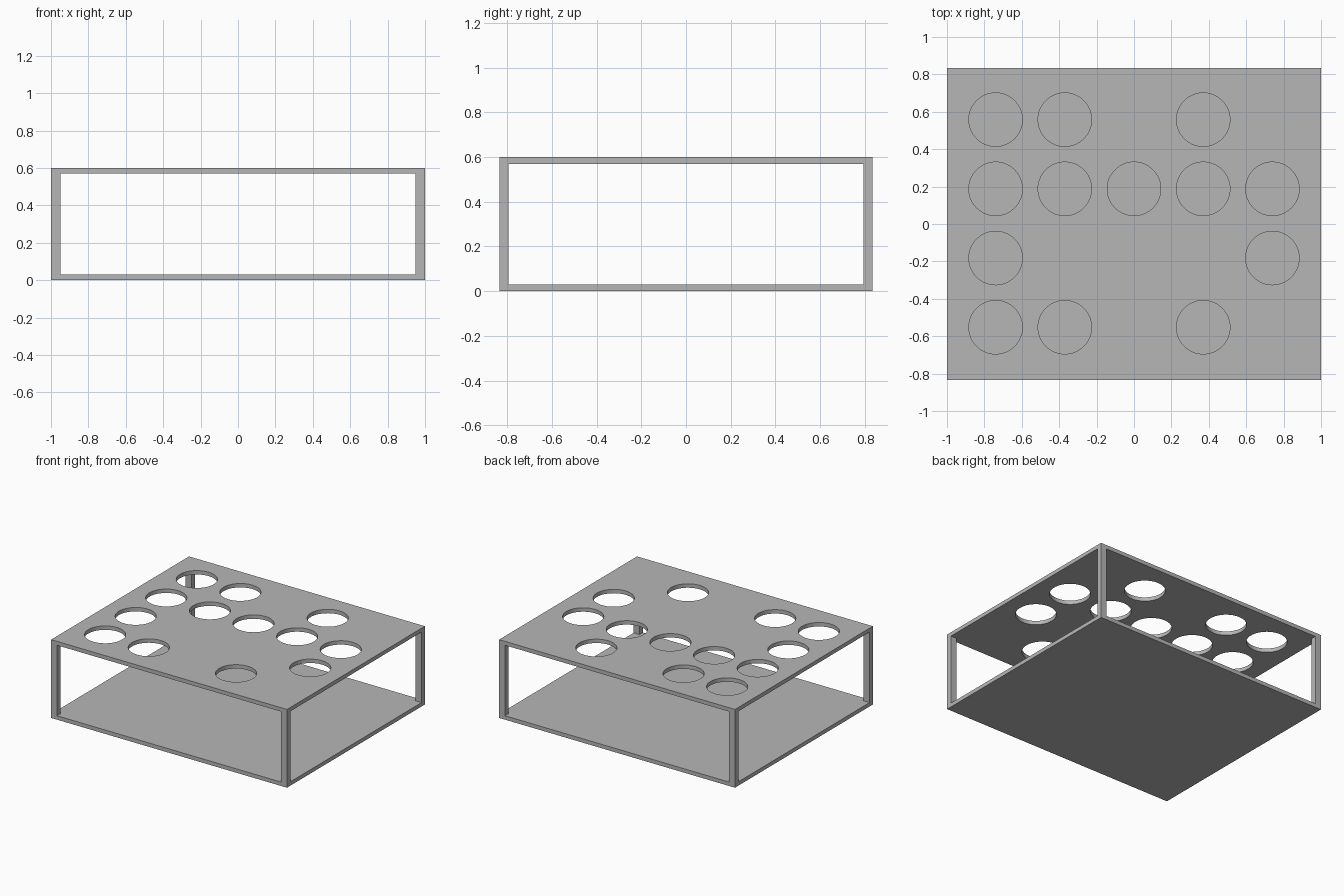
import bpy
import bmesh
import math
from mathutils import Matrix

if "Cube" in bpy.data.objects:
    bpy.data.objects.remove(bpy.data.objects["Cube"], do_unlink=True)

HALF_X, HALF_Y, HEIGHT, PLATE = 1.0, 0.835, 0.6, 0.03
POST_X, POST_Y = 0.05, 0.04
PITCH, RADIUS = 0.37, 0.143

grey = bpy.data.materials.new("plain grey")
grey.use_nodes = True
colour = (0.47, 0.47, 0.47, 1)
grey.diffuse_color = colour
grey.node_tree.nodes["Principled BSDF"].inputs["Base Color"].default_value = colour


def add_object(name, bm):
    mesh = bpy.data.meshes.new(name)
    bm.to_mesh(mesh)
    bm.free()
    mesh.materials.append(grey)
    obj = bpy.data.objects.new(name, mesh)
    bpy.context.collection.objects.link(obj)
    return obj


def add_box(name, centre, size):
    bm = bmesh.new()
    bmesh.ops.create_cube(bm, size=1, matrix=Matrix.Translation(centre) @ Matrix.Diagonal((*size, 1)))
    return add_object(name, bm)


# Floor and top plates
plate_size = (2 * HALF_X, 2 * HALF_Y, PLATE)
add_box("floor_plate", (0, 0, PLATE / 2), plate_size)
top = add_box("top_plate", (0, 0, HEIGHT - PLATE / 2), plate_size)

# Corner posts
for depth, sy in (("front", -1), ("back", 1)):
    for side, sx in (("right", -1), ("left", 1)):
        add_box(f"{depth}_{side}_post",
                (sx * (HALF_X - POST_X / 2), sy * (HALF_Y - POST_Y / 2), HEIGHT / 2),
                (POST_X, POST_Y, HEIGHT - 2 * PLATE))

# Round holes through the top, laid out on a grid from back to front
rows = ["oo.o.", "ooooo", "o...o", "oo.o."]
bm = bmesh.new()
for r, row in enumerate(rows):
    for c, mark in enumerate(row):
        if mark == "o":
            spot = ((c - 2) * PITCH, (1.5 - r) * PITCH + 0.003, HEIGHT - PLATE / 2)
            bmesh.ops.create_cone(bm, cap_ends=True, segments=64, radius1=RADIUS, radius2=RADIUS,
                                  depth=PLATE * 3, matrix=Matrix.Translation(spot))
cutter = add_object("hole_cutter", bm)
cutter.hide_render = True

cut = top.modifiers.new("holes", 'BOOLEAN')
cut.operation = 'DIFFERENCE'
cut.solver = 'EXACT'
cut.object = cutter
bpy.ops.object.select_all(action='DESELECT')
top.select_set(True)
bpy.context.view_layer.objects.active = top
bpy.ops.object.modifier_apply(modifier=cut.name)
bpy.data.objects.remove(cutter, do_unlink=True)
bpy.ops.object.shade_smooth_by_angle(angle=math.radians(30))
